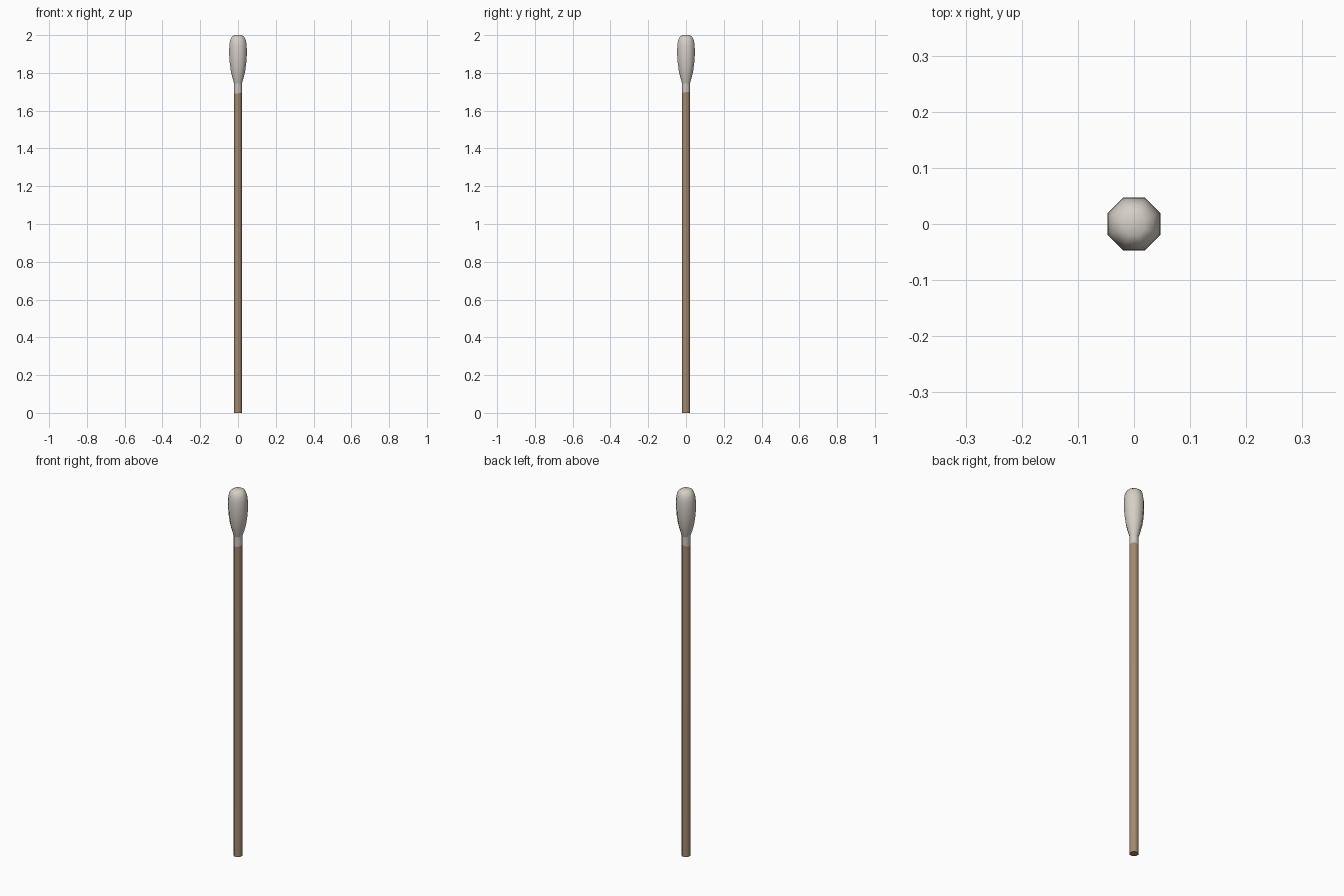
import bpy, bmesh, math

if "Cube" in bpy.data.objects:
    bpy.data.objects.remove(bpy.data.objects["Cube"])

SIDES = 8


def material(name, rgb):
    m = bpy.data.materials.new(name)
    m.diffuse_color = (*rgb, 1)
    m.use_nodes = True
    m.node_tree.nodes["Principled BSDF"].inputs["Base Color"].default_value = m.diffuse_color
    return m


def lathe(name, profile, mat):
    """Eight-sided turned part; profile rows are (flat half-width, z, tilt)."""
    bm = bmesh.new()
    rings = []
    for half, z, tilt in profile:
        r = half / math.cos(math.pi / SIDES)
        ring = []
        for i in range(SIDES):
            a = (i + 0.5) * 2 * math.pi / SIDES
            x, y = r * math.cos(a), r * math.sin(a)
            ring.append(bm.verts.new((x, y, z + tilt * (x + y))))
        rings.append(ring)
    for low, high in zip(rings, rings[1:]):
        for i in range(SIDES):
            j = (i + 1) % SIDES
            bm.faces.new((low[i], low[j], high[j], high[i]))
    bm.faces.new(rings[0][::-1])
    bm.faces.new(rings[-1])
    mesh = bpy.data.meshes.new(name)
    bm.to_mesh(mesh)
    bm.free()
    mesh.materials.append(mat)
    obj = bpy.data.objects.new(name, mesh)
    bpy.context.collection.objects.link(obj)
    bpy.context.view_layer.objects.active = obj
    bpy.ops.object.select_all(action='DESELECT')
    obj.select_set(True)
    bpy.ops.object.shade_smooth_by_angle(angle=math.radians(60))
    return obj


wood = material("wood brown", (0.37, 0.25, 0.155))
cotton = material("cotton white", (0.66, 0.62, 0.56))
neck_white = material("neck pale grey", (0.62, 0.57, 0.53))

# Wooden stick with a slightly slanted paint line at its top
lathe("stick", [(0.021, 0, 0), (0.021, 1.695, 0.15)], wood)

# Pale neck, where the cotton thins out over the stick
lathe("neck", [(0.021, 1.695, 0.15), (0.021, 1.75, 0)], neck_white)

# Cotton bud
lathe("cotton_head", [(0.021, 1.745, 0), (0.029, 1.773, 0), (0.038, 1.81, 0),
                      (0.044, 1.855, 0), (0.047, 1.90, 0), (0.046, 1.945, 0),
                      (0.042, 1.973, 0), (0.033, 1.991, 0), (0.019, 2.0, 0)], cotton)
